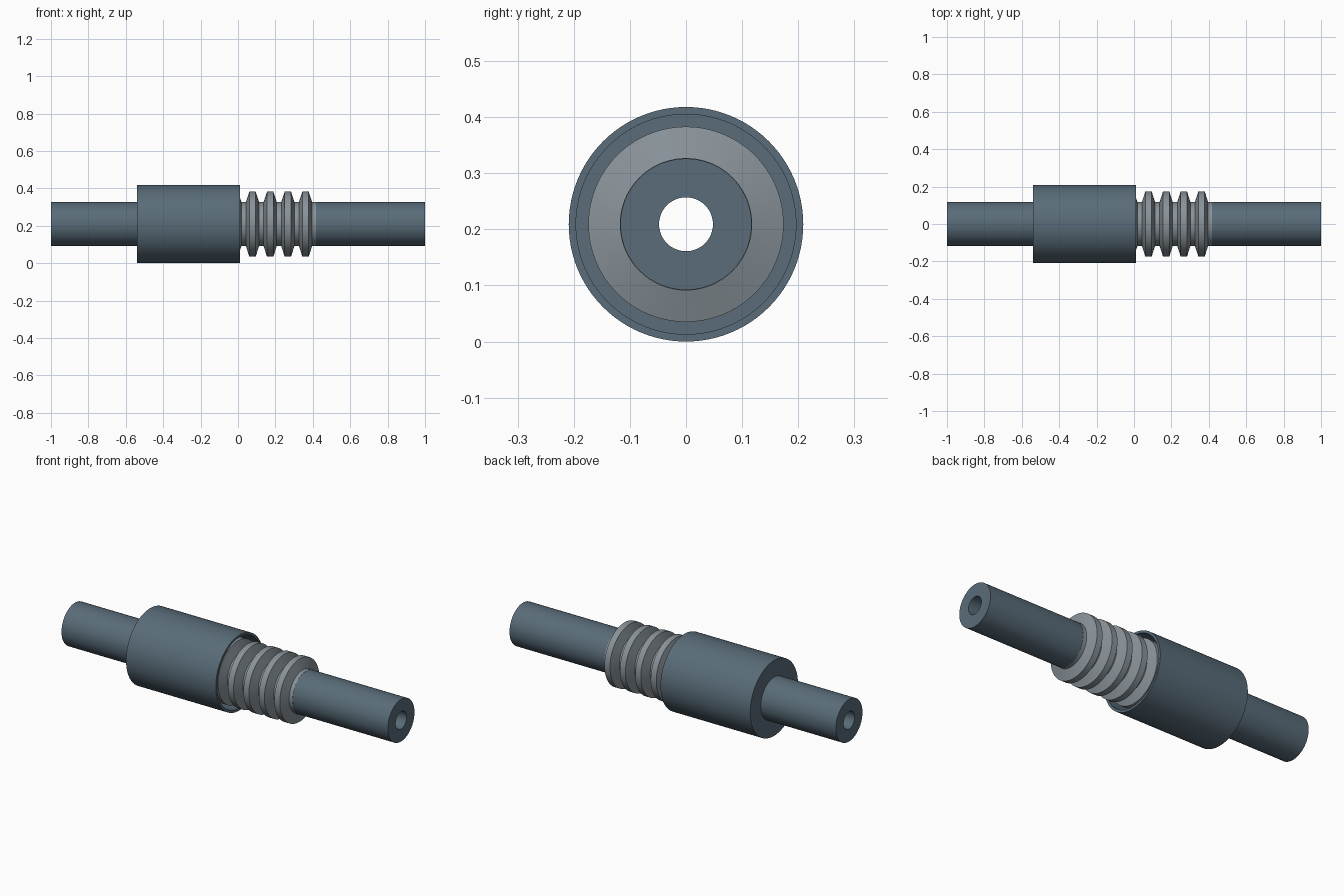
import bpy, bmesh, math

if "Cube" in bpy.data.objects:
    bpy.data.objects.remove(bpy.data.objects["Cube"])

SEG = 96
AXIS_Z = 0.209


def material(name, rgb):
    m = bpy.data.materials.new(name)
    m.diffuse_color = (*rgb, 1)
    m.use_nodes = True
    m.node_tree.nodes["Principled BSDF"].inputs["Base Color"].default_value = m.diffuse_color
    return m


def lathe(name, profile, mat):
    """Revolve a closed (x, radius) profile around the pipe axis."""
    bm = bmesh.new()
    rings = []
    for i in range(SEG):
        a = 2 * math.pi * i / SEG
        rings.append([bm.verts.new((x, r * math.cos(a), r * math.sin(a)))
                      for x, r in profile])
    n = len(profile)
    for i in range(SEG):
        a, b = rings[i], rings[(i + 1) % SEG]
        for j in range(n):
            k = (j + 1) % n
            bm.faces.new((a[j], a[k], b[k], b[j]))
    bmesh.ops.recalc_face_normals(bm, faces=bm.faces)
    me = bpy.data.meshes.new(name)
    bm.to_mesh(me)
    bm.free()
    me.materials.append(mat)
    ob = bpy.data.objects.new(name, me)
    ob.location.z = AXIS_Z
    bpy.context.collection.objects.link(ob)
    bpy.ops.object.select_all(action='DESELECT')
    ob.select_set(True)
    bpy.context.view_layer.objects.active = ob
    bpy.ops.object.shade_smooth_by_angle(angle=math.radians(20))
    return ob


slate = material("slate_steel", (0.10, 0.15, 0.19))
light = material("light_steel", (0.25, 0.29, 0.32))

# Through pipe with bore
lathe("pipe", [(-1, 0.048), (1, 0.048), (1, 0.117), (-1, 0.117)], slate)

# Protective sleeve, closed at the left end and open at the right
lathe("sleeve", [(-0.54, 0.11), (-0.54, 0.209), (0.01, 0.209), (0.01, 0.196),
                 (-0.527, 0.196), (-0.527, 0.11)], slate)

# Corrugated bellows running from inside the sleeve to the right collar
profile = [(-0.53, 0.112), (-0.53, 0.118)]
for i in range(10):
    c = 0.361 - 0.0945 * (9 - i)
    profile += [(c - 0.035, 0.118), (c - 0.017, 0.174),
                (c + 0.017, 0.174), (c + 0.035, 0.118)]
profile += [(0.417, 0.118), (0.417, 0.112)]
lathe("bellows", profile, light)
